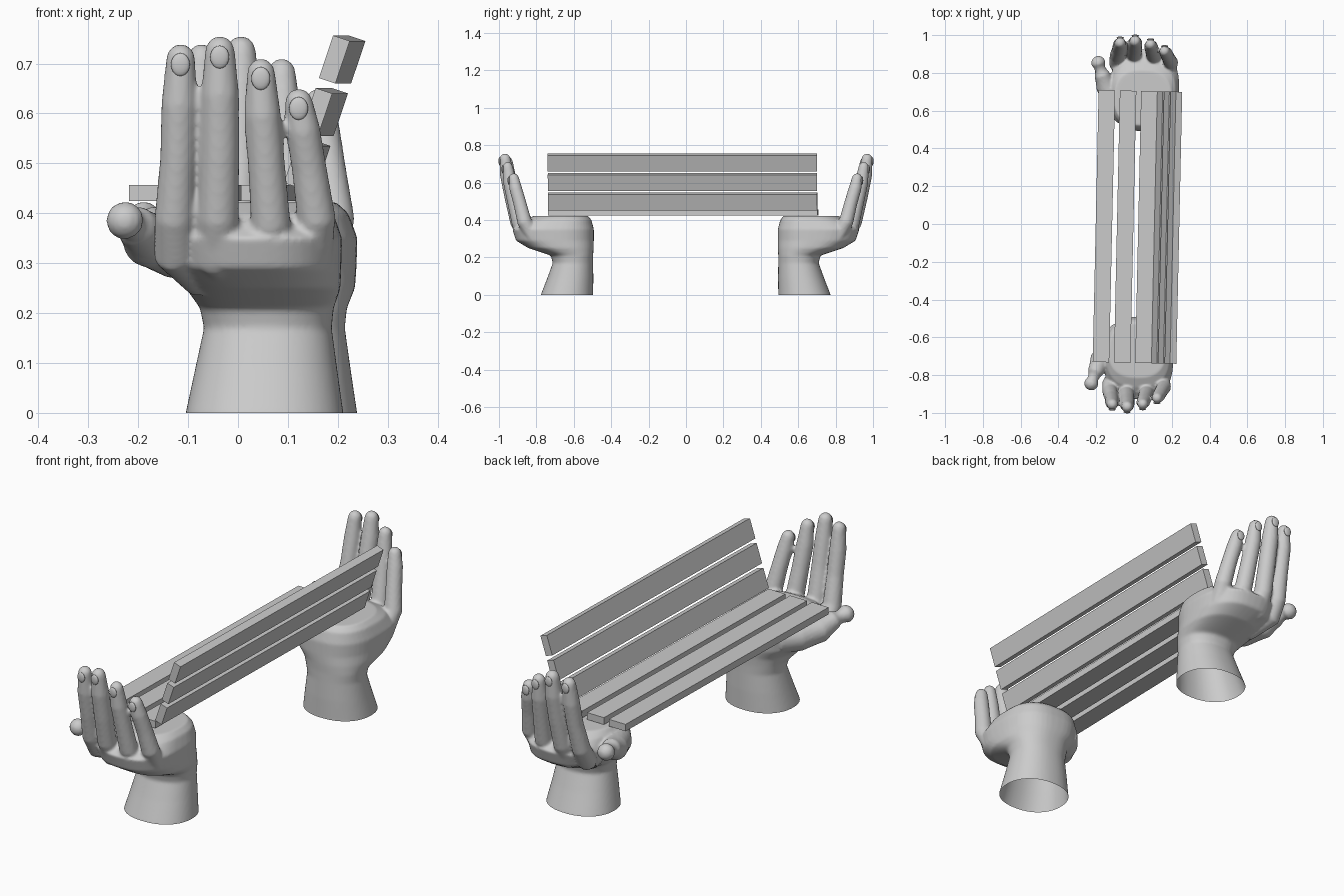
import bpy, bmesh
from math import sin, cos, pi, radians
from mathutils import Matrix, Vector

if "Cube" in bpy.data.objects:
    bpy.data.objects.remove(bpy.data.objects["Cube"])

YAW = radians(-1.25)          # the whole bench is turned slightly


def add_object(name, bm, smooth=False):
    me = bpy.data.meshes.new(name)
    bm.to_mesh(me)
    bm.free()
    for p in me.polygons:
        p.use_smooth = smooth
    ob = bpy.data.objects.new(name, me)
    bpy.context.collection.objects.link(ob)
    ob.rotation_euler.z = YAW
    return ob


def skin_rings(bm, rings):
    vs = [[bm.verts.new(p) for p in r] for r in rings]
    n = len(vs[0])
    faces = [bm.faces.new((a[i], a[(i + 1) % n], b[(i + 1) % n], b[i]))
             for a, b in zip(vs, vs[1:]) for i in range(n)]
    faces += [bm.faces.new(vs[0][::-1]), bm.faces.new(vs[-1])]
    bmesh.ops.recalc_face_normals(bm, faces=faces)


def tube(bm, path, n=20):
    """Round limb through (x, y, z, radius) points with a domed tip."""
    pts = [(Vector(p[:3]), p[3]) for p in path]
    end, r = pts[-1]
    d = (end - pts[-2][0]).normalized()
    pts += [(end + d * r * sin(a), r * cos(a)) for a in (0.5, 0.95, 1.3, 1.5)]
    rings = []
    for i, (c, r) in enumerate(pts):
        t = (pts[min(i + 1, len(pts) - 1)][0] - pts[max(i - 1, 0)][0]).normalized()
        u = t.cross(Vector((0.3, 1, -0.2))).normalized()
        v = t.cross(u)
        rings.append([c + u * r * cos(2 * pi * k / n) + v * r * sin(2 * pi * k / n)
                      for k in range(n)])
    skin_rings(bm, rings)


def squircle(z, cx, cy, hx, hy, e, n=48):
    def f(c):
        return abs(c) ** (2 / e) * (1 if c > 0 else -1)
    return [Vector((cx + hx * f(cos(2 * pi * k / n)),
                    cy + hy * f(sin(2 * pi * k / n)), z)) for k in range(n)]


# forearm, wrist and palm: z, centre x, centre y, half x, half y, squareness
PALM = [(-0.04, .067, -.638, .162, .146, 2.2), (0, .067, -.635, .158, .140, 2.2),
        (.09, .070, -.617, .142, .123, 2.2), (.17, .073, -.603, .128, .108, 2.2),
        (.21, .071, -.608, .134, .113, 2.3), (.25, .065, -.668, .155, .175, 2.4),
        (.29, .046, -.700, .176, .208, 2.5), (.35, .040, -.710, .184, .218, 2.6),
        (.40, .036, -.683, .170, .178, 2.6), (.422, .032, -.668, .150, .145, 2.5)]

# fingers, from tendon to tip
FINGERS = [
    [(-.06, -.74, .26, .03), (-.108, -.85, .32, .043), (-.108, -.89, .39, .040),
     (-.100, -.922, .51, .036), (-.097, -.945, .62, .036), (-.094, -.957, .71, .029)],
    [(.01, -.74, .25, .03), (-.022, -.86, .31, .043), (-.020, -.90, .39, .041),
     (-.016, -.932, .52, .039), (-.015, -.957, .64, .038), (-.015, -.968, .725, .030)],
    [(.08, -.74, .25, .03), (.080, -.85, .31, .043), (.085, -.89, .38, .040),
     (.077, -.918, .50, .037), (.070, -.94, .60, .036), (.067, -.952, .682, .028)],
    [(.13, -.72, .26, .03), (.165, -.82, .32, .044), (.176, -.86, .39, .039),
     (.162, -.885, .49, .035), (.150, -.908, .57, .034), (.142, -.918, .622, .028)]]
THUMB = [(-.05, -.58, .335, .070), (-.115, -.65, .335, .065), (-.165, -.73, .348, .055),
         (-.188, -.79, .375, .041), (-.207, -.847, .385, .039)]

# hand volume, fused into one skin and cut open at the base
raw = bmesh.new()
skin_rings(raw, [squircle(*s) for s in PALM])
for path in FINGERS + [THUMB]:
    tube(raw, path)
source = add_object("hand_source", raw)
source.rotation_euler.z = 0
mod = source.modifiers.new("Fuse", 'REMESH')
mod.mode = 'VOXEL'
mod.voxel_size = 0.007
mod = source.modifiers.new("Relax", 'SMOOTH')
mod.factor = 0.5
mod.iterations = 4
bpy.context.view_layer.update()
fused = bpy.data.meshes.new_from_object(
    source.evaluated_get(bpy.context.evaluated_depsgraph_get()))
bpy.data.objects.remove(source)

FLIP = Matrix.Diagonal((1, -1, 1, 1))
for side in ("front", "rear"):
    hand = bmesh.new()
    hand.from_mesh(fused)
    bmesh.ops.bisect_plane(hand, geom=hand.verts[:] + hand.edges[:] + hand.faces[:],
                           plane_co=(0, 0, 0), plane_no=(0, 0, 1), clear_inner=True)
    # fingernails on the backs of the fingertips
    nails = bmesh.new()
    for path in FINGERS:
        x, y, z, r = path[-1]
        m = (Matrix.Translation((x, y - r * .93, z - .012))
             @ Matrix.Rotation(radians(2), 4, 'X') @ Matrix.Diagonal((.019, .007, .023, 1)))
        bmesh.ops.create_uvsphere(nails, u_segments=16, v_segments=10, radius=1, matrix=m)
    for bm in (hand, nails):
        if side == "rear":
            bmesh.ops.transform(bm, matrix=FLIP, verts=bm.verts)
            bmesh.ops.reverse_faces(bm, faces=bm.faces)
    add_object(side + "_hand", hand, True)
    add_object(side + "_nails", nails, True)


def slat(name, x, z, width, height, lean=0):
    bm = bmesh.new()
    m = (Matrix.Translation((x, -.015, z)) @ Matrix.Rotation(radians(lean), 4, 'Y')
         @ Matrix.Diagonal((width, 1.44, height, 1)))
    bmesh.ops.create_cube(bm, size=1, matrix=m)
    add_object(name, bm)


# seat and backrest slats
for i in range(3):
    slat(f"seat_slat_{i + 1}", -.159 + .1125 * i, .441, .087, .032)
    slat(f"back_slat_{i + 1}", .139 + .035 * i, .498 + .105 * i, .035, .09, 18.5)
